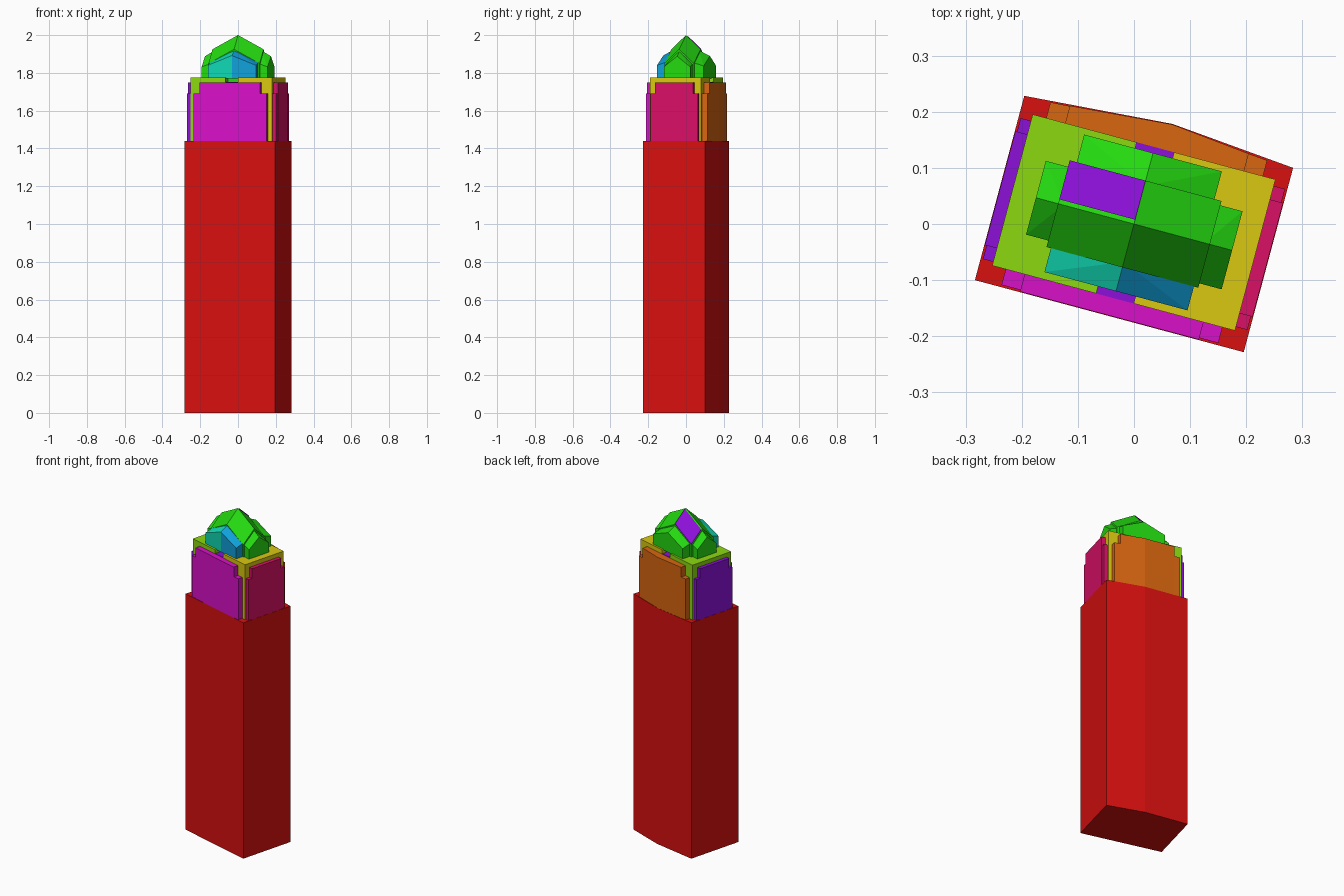
import bpy, bmesh, math
from mathutils import Matrix, Vector

cube = bpy.data.objects.get("Cube")
if cube:
    bpy.data.objects.remove(cube, do_unlink=True)

TURN = Matrix.Rotation(math.radians(-15), 4, 'Z')   # whole tower is turned


def lin(c):
    c /= 255
    return c / 12.92 if c <= 0.04045 else ((c + 0.055) / 1.055) ** 2.4


def material(name, rgb):
    m = bpy.data.materials.new(name)
    col = tuple(lin(c) for c in rgb) + (1.0,)
    m.diffuse_color = col
    m.use_nodes = True
    m.node_tree.nodes["Principled BSDF"].inputs["Base Color"].default_value = col
    return m


RED = material("red", (217, 16, 16))
MAGENTA = material("magenta", (217, 16, 200))
CRIMSON = material("crimson", (217, 16, 102))
ORANGE = material("orange", (217, 102, 16))
YELLOW = material("yellow", (217, 200, 16))
LIME = material("lime", (140, 217, 16))
GREEN = material("green", (36, 217, 16))
PURPLE = material("purple", (140, 16, 217))
TEAL = material("teal", (16, 217, 180))
BLUE = material("blue", (16, 160, 217))


def solid(name, points, mat):
    """Convex flat-faced solid around the given points."""
    bm = bmesh.new()
    for p in points:
        bm.verts.new(TURN @ Vector(p))
    bmesh.ops.convex_hull(bm, input=bm.verts)
    bmesh.ops.dissolve_limit(bm, angle_limit=0.01, verts=bm.verts, edges=bm.edges)
    bmesh.ops.recalc_face_normals(bm, faces=bm.faces)
    me = bpy.data.meshes.new(name)
    bm.to_mesh(me)
    bm.free()
    me.materials.append(mat)
    ob = bpy.data.objects.new(name, me)
    bpy.context.collection.objects.link(ob)
    return ob


def prism(name, outline, z0, z1, mat):
    return solid(name, [(x, y, z) for x, y in outline for z in (z0, z1)], mat)


def box(name, x0, x1, y0, y1, z0, z1, mat):
    return prism(name, [(x0, y0), (x1, y0), (x1, y1), (x0, y1)], z0, z1, mat)


# Tall shaft with a slightly bent back wall
prism("shaft", [(-0.248, -0.17), (0.248, -0.17), (0.248, 0.17),
                (0.02, 0.19), (-0.248, 0.17)], 0, 1.44, RED)

# Upper block in two halves with a recessed strip between
box("block_lime_half", -0.225, -0.033, -0.137, 0.142, 1.44, 1.775, LIME)
box("block_yellow_half", 0.036, 0.223, -0.137, 0.142, 1.44, 1.775, YELLOW)
box("block_middle", -0.033, 0.036, -0.137, 0.142, 1.44, 1.752, PURPLE)

# Wall panels: a tall centre and a lower, wider backing
for part, wide_x, wide_y, top, out in (("panel", 0.165, 0.105, 1.75, 0.0),
                                       ("panel_edges", 0.2, 0.13, 1.69, 0.003)):
    box("front_" + part, -wide_x, wide_x, -0.169 + out, -0.13, 1.44, top, MAGENTA)
    box("east_" + part, 0.21, 0.247 - out, -wide_y, wide_y, 1.44, top, CRIMSON)
    box("west_" + part, -0.247 + out, -0.21, -wide_y, wide_y, 1.44, top, PURPLE)
    prism("back_" + part, [(-wide_x, 0.135), (wide_x, 0.135), (wide_x, 0.174 - out),
                           (0.02, 0.189 - out), (-wide_x, 0.174 - out)], 1.44, top, ORANGE)

# Crown: box with a four-sided roof of rhombic facets
A, B = 0.14, 0.08
crown = [(0, 0, 2.0)]
for s in (-1, 1):
    crown += [(s * A, 0, 1.925), (0, s * B, 1.925)]
    for t in (-1, 1):
        crown += [(s * A, t * B, 1.85), (s * A, t * B, 1.75)]
solid("crown", crown, GREEN)


# Gabled bays around the crown, each built as two halves
def bay(name, place, half, inner, outer, ridge, eave, mats):
    for side, mat, tag in ((-1, mats[0], "_a"), (1, mats[1], "_b")):
        pts = []
        for depth, drop in ((inner, 0.0), (outer, 1.0)):
            for across, z in ((0, ridge - 0.03 * drop), (0, 1.77),
                              (side * half, eave - 0.018 * drop), (side * half, 1.77)):
                x, y = place(across, depth)
                pts.append((x, y, z))
        solid(name + tag, pts, mat)


bay("front_bay", lambda a, d: (a, -d), 0.132, B - 0.01, 0.124, 1.922, 1.858, (TEAL, BLUE))
bay("back_bay", lambda a, d: (a, d), 0.127, B - 0.01, 0.131, 1.92, 1.855, (GREEN, GREEN))
bay("east_bay", lambda a, d: (d, a), 0.072, A - 0.01, 0.181, 1.918, 1.85, (GREEN, GREEN))
bay("west_bay", lambda a, d: (-d, a), 0.068, A - 0.01, 0.181, 1.918, 1.85, (GREEN, GREEN))

# Thin purple plate on the back-left roof facet
plate = []
for x, y in ((0, 0.008), (-A, 0.008), (-A, B), (0, B)):
    z = 2.0 - 0.075 * abs(x) / A - 0.075 * y / B
    plate += [(x, y, z - 0.004), (x, y, z + 0.005)]
solid("roof_plate", plate, PURPLE)
